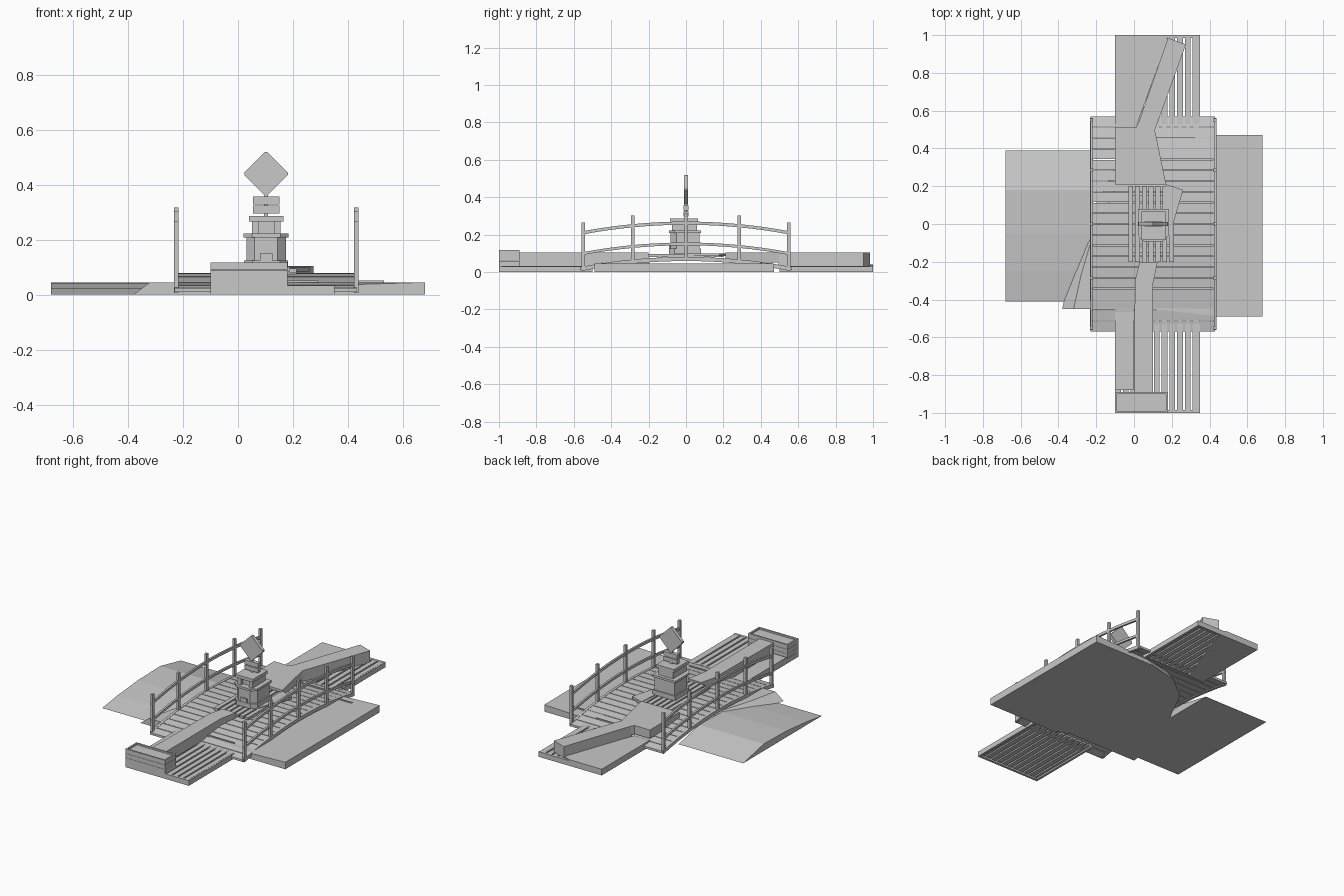
import bpy, bmesh, math

grey = bpy.data.materials.new("plain_grey")
grey.diffuse_color = (0.58, 0.58, 0.58, 1)


def finish(bm, name):
    bmesh.ops.recalc_face_normals(bm, faces=bm.faces)
    me = bpy.data.meshes.new(name)
    bm.to_mesh(me)
    bm.free()
    me.materials.append(grey)
    ob = bpy.data.objects.new(name, me)
    bpy.context.collection.objects.link(ob)
    return ob


def extrude(name, solids):
    """Each solid is (lower points, offset vector)."""
    bm = bmesh.new()
    for pts, off in solids:
        a = [bm.verts.new(p) for p in pts]
        b = [bm.verts.new([p[i] + off[i] for i in range(3)]) for p in pts]
        n = len(a)
        bm.faces.new(a)
        bm.faces.new(b)
        for i in range(n):
            j = (i + 1) % n
            bm.faces.new((a[i], a[j], b[j], b[i]))
    return finish(bm, name)


def plan(pts, z0, z1):
    return [(x, y, z0) for x, y in pts], (0, 0, z1 - z0)


def side(pts, x0, x1):
    return [(x0, y, z) for y, z in pts], (x1 - x0, 0, 0)


def box(x0, x1, y0, y1, z0, z1):
    return plan([(x0, y0), (x1, y0), (x1, y1), (x0, y1)], z0, z1)


def arch(y, base, rise=0.055):
    return base + rise * (1 - (y / 0.57) ** 2)


def arc_beam(base, thick, x0, x1, half=0.56, n=16):
    ys = [-half + 2 * half * i / n for i in range(n + 1)]
    return side([(y, arch(y, base)) for y in ys] +
                [(y, arch(y, base + thick)) for y in reversed(ys)], x0, x1)


# Arched deck of cross planks
planks = []
step = 1.14 / 20
for i in range(20):
    a, b = -0.57 + i * step + 0.002, -0.57 + (i + 1) * step - 0.002
    planks.append(side([(a, arch(a, 0.01)), (b, arch(b, 0.01)),
                        (b, arch(b, 0.024)), (a, arch(a, 0.024))], -0.23, 0.43))
extrude("deck_planks", planks)

# Stringers, handrails and posts on both sides
for label, x in (("left", -0.225), ("right", 0.43)):
    extrude(label + "_stringer", [arc_beam(0.004, 0.022, x - 0.008, x + 0.008)])
    extrude(label + "_handrail", [arc_beam(0.198, 0.017, x - 0.006, x + 0.006)])
    extrude(label + "_lower_rail", [arc_beam(0.088, 0.015, x - 0.006, x + 0.006)])
    extrude(label + "_posts", [box(x - 0.008, x + 0.008, y - 0.009, y + 0.009,
                                   arch(y, 0.004), arch(y, 0.262))
                               for y in (-0.55, -0.285, 0, 0.285, 0.55)])

# Slatted paths at both ends
for label, s in (("front", -1), ("back", 1)):
    ya, yb = sorted((s * 0.5, s * 1.0))
    slats = [box(-0.10 + i * 0.041, -0.10 + i * 0.041 + 0.031, ya, yb, 0.01, 0.032) for i in range(11)]
    extrude(label + "_path_slats", slats)
    ye = s * 0.985
    extrude(label + "_path_frame", [box(-0.10, 0.35, *sorted((ye, s * 1.0)), 0, 0.033),
                                    box(-0.10, -0.085, ya, yb, 0, 0.031),
                                    box(0.335, 0.35, ya, yb, 0, 0.031)])

# Front planter made of stacked boards with a rim
extrude("planter_boards", [box(-0.10, 0.18, -1.0, -0.89, z, z + 0.027)
                           for z in (0.033, 0.061)] +
        [box(-0.10, 0.18, -1.0, -0.99, 0.089, 0.118), box(-0.10, 0.18, -0.90, -0.89, 0.089, 0.118),
         box(-0.10, -0.09, -0.99, -0.90, 0.089, 0.118), box(0.17, 0.18, -0.99, -0.90, 0.089, 0.118),
         box(-0.09, 0.17, -0.99, -0.90, 0.088, 0.108)])

# Raised walkway from the planter to the monument
extrude("front_walkway", [plan([(0, -0.89), (0.10, -0.89), (0.10, -0.32), (0.125, -0.20),
                                (0.03, -0.20), (0.005, -0.30)], 0.032, 0.105)])
extrude("front_side_plate", [box(-0.10, -0.003, -0.88, -0.43, 0.03, 0.042)])

# Back plate, diagonal wall and landing
extrude("back_plate", [plan([(-0.10, 0.51), (0.01, 0.51), (0.18, 0.98), (0.13, 1.0), (-0.10, 1.0)],
                            0.0, 0.04)])
extrude("diagonal_wall", [plan([(0.02, 0.525), (0.11, 0.495), (0.275, 0.95), (0.18, 0.985)], 0.032, 0.105)])
extrude("back_landing", [plan([(-0.10, 0.21), (0.17, 0.21), (0.11, 0.50), (0.02, 0.53),
                               (0.01, 0.51), (-0.10, 0.51)], 0.05, 0.105)])

# Right bank reaching beneath the bridge to a sloped curved shore
shore = [(0.25, 0.47), (0.05, 0.42), (-0.10, 0.30), (-0.22, 0.06), (-0.29, -0.10),
         (-0.34, -0.27), (-0.38, -0.45)]
rest = [(0.10, -0.45), (0.20, -0.49), (0.68, -0.49), (0.68, 0.47)]
bm = bmesh.new()
lo = [bm.verts.new((x, y, 0)) for x, y in shore + rest]
hi = [bm.verts.new((x + 0.06, y, 0.03)) for x, y in shore] + [bm.verts.new((x, y, 0.03)) for x, y in rest]
for v in hi:  # top stays low under the deck ends and rises to the outer edge
    v.co.z = 0.045 if v.co.x > 0.44 or abs(v.co.y) < 0.46 else 0.03
bm.faces.new(lo)
bm.faces.new(hi)
for i in range(len(lo)):
    j = (i + 1) % len(lo)
    bm.faces.new((lo[i], lo[j], hi[j], hi[i]))
finish(bm, "right_bank")

# Left bank, a low ridge
extrude("left_bank", [side([(-0.41, 0), (-0.25, 0.022), (-0.05, 0.04), (0.18, 0.045), (0.39, 0.0)],
                           -0.68, -0.22)])

# Slatted platform, skewed board and loose sticks
extrude("platform_slats", [box(-0.03 + i * 0.036, -0.004 + i * 0.036, -0.20, 0.20, 0.08, 0.096)
                           for i in range(7)] +
        [box(-0.03, 0.212, y, y + 0.02, 0.07, 0.084) for y in (-0.15, 0.13)])
extrude("skewed_board", [plan([(0.15, -0.07), (0.19, -0.06), (0.26, 0.18), (0.17, 0.21)], 0.085, 0.1)])
extrude("loose_sticks", [box(0.30, 0.53, 0.397, 0.405, 0.045, 0.051),
                         box(0.1, 0.32, 0.452, 0.460, 0.045, 0.052),
                         box(0.08, 0.29, -0.452, -0.445, 0.045, 0.052)])


# Stepped monument with chamfered front corners
def tier(cx, w, y0, y1, z0, z1, c=0.03):
    return plan([(cx - w, y1), (cx - w, y0 + c), (cx - w + c, y0), (cx + w - c, y0),
                 (cx + w, y0 + c), (cx + w, y1)], z0, z1)


extrude("monument_base", [tier(0.102, 0.08, -0.092, 0.08, 0.096, 0.125),
                          tier(0.102, 0.072, -0.082, 0.072, 0.125, 0.208),
                          tier(0.102, 0.082, -0.092, 0.08, 0.208, 0.222)])
extrude("monument_arch", [side([(-0.09, 0.125), (-0.07, 0.125), (-0.07, 0.15), (-0.09, 0.15)], 0.08, 0.125)])
extrude("monument_body", [box(0.05, 0.075, -0.075, 0.06, 0.222, 0.266),
                          box(0.13, 0.155, -0.075, 0.06, 0.222, 0.266),
                          box(0.075, 0.13, -0.055, 0.06, 0.222, 0.266),
                          box(0.04, 0.166, -0.085, 0.065, 0.266, 0.286)])

# Sign post with two boards and a diamond plate
extrude("sign_pole", [box(0.095, 0.109, -0.007, 0.007, 0.286, 0.45)])
extrude("sign_boards", [box(0.055, 0.15, -0.013, 0.013, z, z + 0.028) for z in (0.296, 0.328)])
extrude("diamond_sign", [([(0.102 + 0.079 * math.cos(a), -0.011, 0.44 + 0.079 * math.sin(a))
                           for a in [math.pi / 2 * k + d for k in range(4) for d in (-0.06, 0.06)]],
                          (0, 0.022, 0))])
